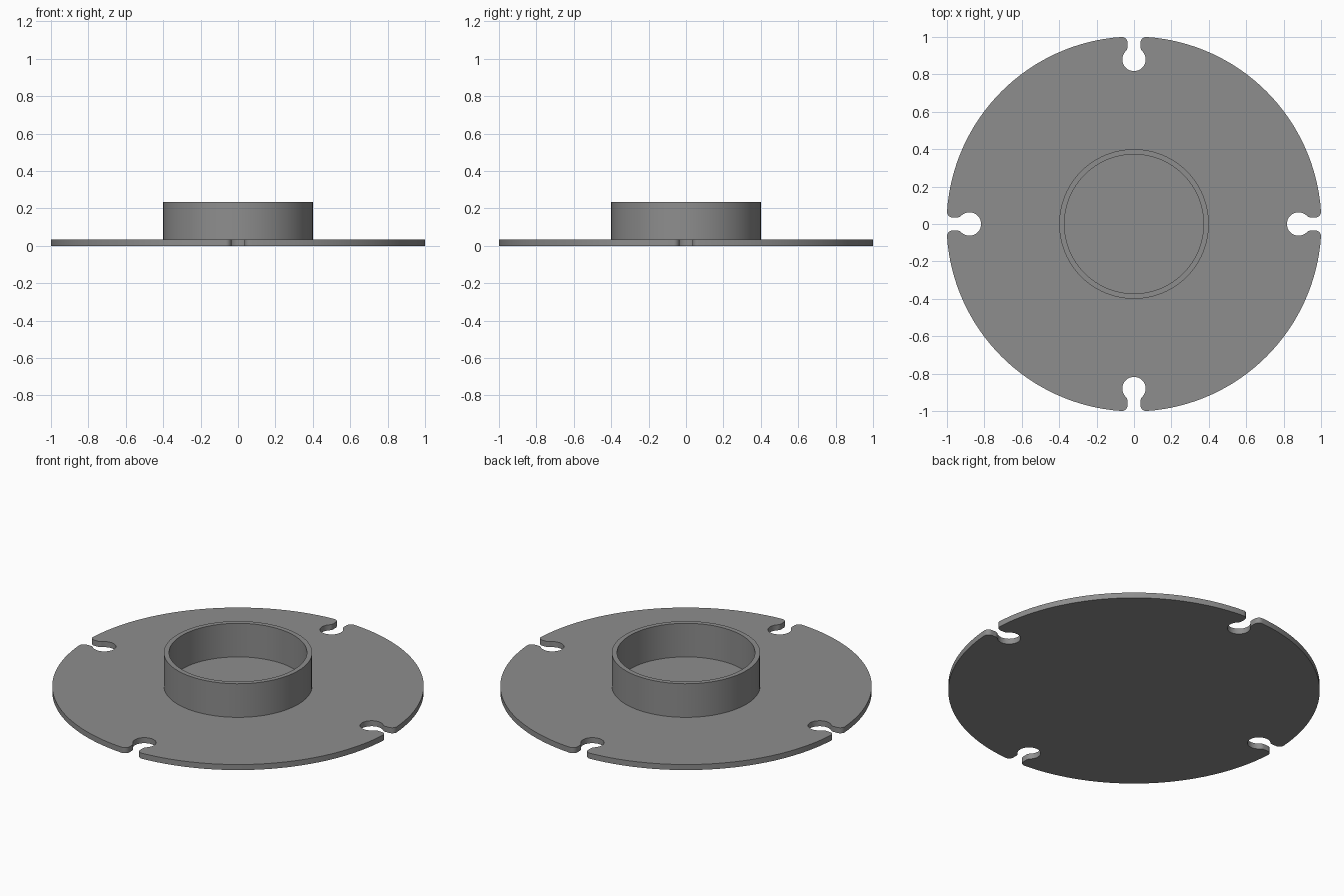
import bpy, bmesh, math
from math import sin, cos, pi, sqrt, atan2

if "Cube" in bpy.data.objects:
    bpy.data.objects.remove(bpy.data.objects["Cube"])

PLATE_R, PLATE_T = 1.002, 0.033          # flange plate
HOLE_C, HOLE_R = 0.88, 0.0625            # keyhole notch
NECK, FILLET = 0.035, 0.03
RING_OUT, RING_IN, TOP = 0.40, 0.372, 0.233

grey = bpy.data.materials.new("grey")
grey.diffuse_color = (0.27, 0.27, 0.27, 1)
grey.use_nodes = True
grey.node_tree.nodes["Principled BSDF"].inputs["Base Color"].default_value = grey.diffuse_color


def arc(cx, cy, r, a0, a1, n):
    return [(cx + r * cos(a0 + (a1 - a0) * i / n),
             cy + r * sin(a0 + (a1 - a0) * i / n)) for i in range(n + 1)]


def finish(name, bm):
    bmesh.ops.recalc_face_normals(bm, faces=bm.faces)
    mesh = bpy.data.meshes.new(name)
    bm.to_mesh(mesh)
    bm.free()
    mesh.materials.append(grey)
    obj = bpy.data.objects.new(name, mesh)
    bpy.context.collection.objects.link(obj)
    bpy.ops.object.select_all(action='DESELECT')
    obj.select_set(True)
    bpy.context.view_layer.objects.active = obj
    bpy.ops.object.shade_smooth_by_angle(angle=math.radians(30))
    return obj


# Half of one notch, from the hole's deepest point out to the rim
fy = NECK + FILLET
inner_x = HOLE_C + sqrt((HOLE_R + FILLET) ** 2 - fy ** 2)
outer_x = sqrt((PLATE_R - FILLET) ** 2 - fy ** 2)
hole_a = atan2(fy, inner_x - HOLE_C)
rim_a = atan2(fy, outer_x)
half = arc(HOLE_C, 0, HOLE_R, pi, hole_a, 16)
half += arc(inner_x, fy, FILLET, hole_a - pi, -pi / 2, 6)[1:]
half += arc(outer_x, fy, FILLET, -pi / 2, rim_a, 10)

# One quarter: notch plus rim arc, repeated four times
quarter = [(x, -y) for x, y in reversed(half[1:])] + half
quarter += arc(0, 0, PLATE_R, rim_a, pi / 2 - rim_a, 32)[1:-1]
outline = []
for k in range(4):
    c, s = round(cos(k * pi / 2)), round(sin(k * pi / 2))
    outline += [(c * x - s * y, s * x + c * y) for x, y in quarter]

# Flange plate
bm = bmesh.new()
base = bm.faces.new([bm.verts.new((x, y, 0)) for x, y in outline])
ext = bmesh.ops.extrude_face_region(bm, geom=[base], use_keep_orig=True)
bmesh.ops.translate(bm, vec=(0, 0, PLATE_T),
                    verts=[v for v in ext["geom"] if isinstance(v, bmesh.types.BMVert)])
finish("flange_plate", bm)

# Collar ring: wall profile swept round the centre, open where it meets the plate
bm = bmesh.new()
profile = [(RING_OUT, PLATE_T), (RING_OUT, TOP), (RING_IN, TOP), (RING_IN, PLATE_T)]
pts = [bm.verts.new((r, 0, z)) for r, z in profile]
edges = [bm.edges.new(pair) for pair in zip(pts, pts[1:])]
bmesh.ops.spin(bm, geom=pts + edges, cent=(0, 0, 0), axis=(0, 0, 1),
               angle=2 * pi, steps=96, use_merge=True)
bmesh.ops.remove_doubles(bm, verts=bm.verts, dist=1e-5)
# Outer wall must face away from the axis
bmesh.ops.recalc_face_normals(bm, faces=bm.faces)
if any(f.normal.z < -0.5 for f in bm.faces):
    bmesh.ops.reverse_faces(bm, faces=bm.faces)
mesh_ring = finish("collar_ring", bm)
if any(p.normal.z < -0.5 for p in mesh_ring.data.polygons):
    mesh_ring.data.flip_normals()
